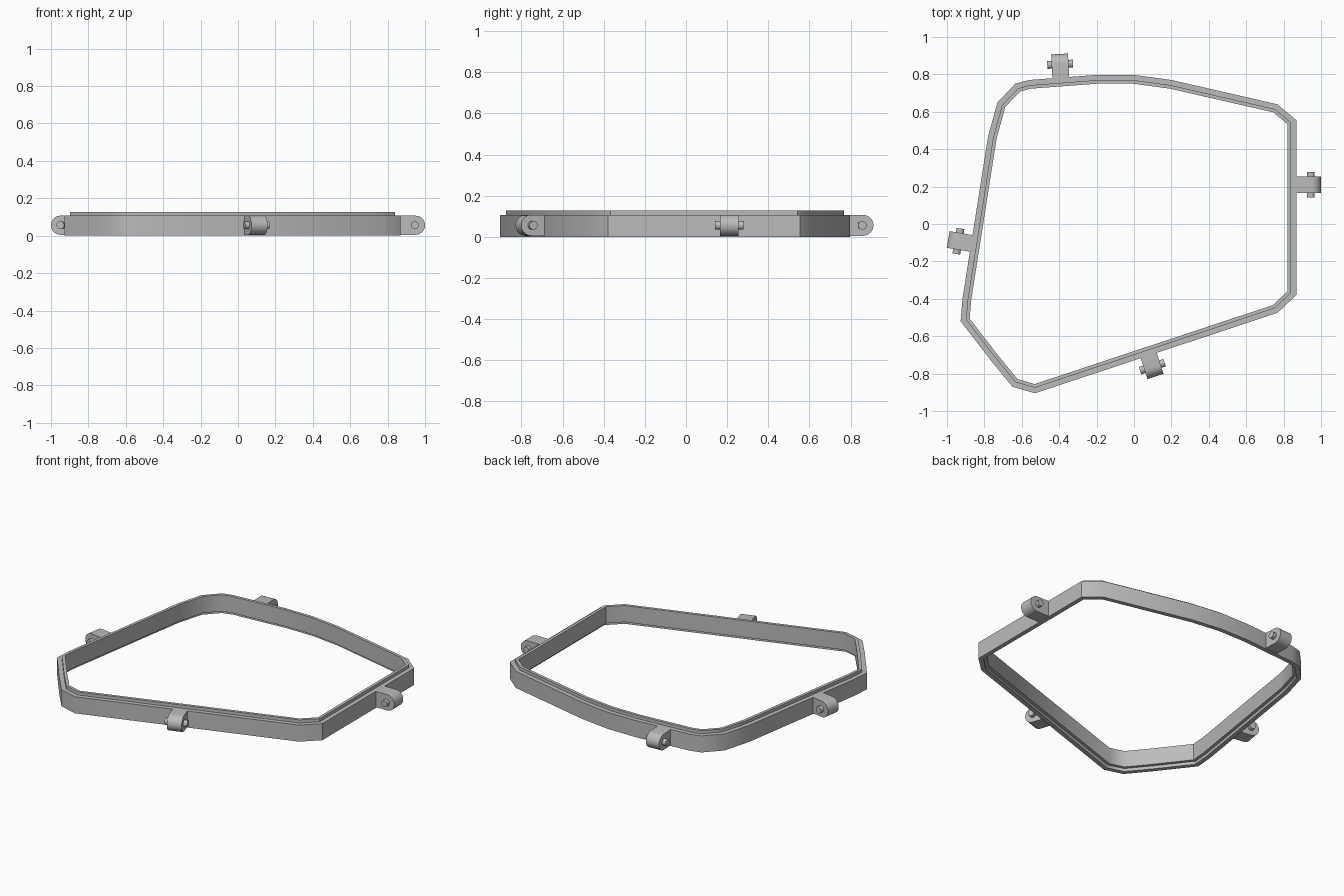
import bpy
import bmesh
import math
from mathutils import Vector, Matrix

if "Cube" in bpy.data.objects:
    bpy.data.objects.remove(bpy.data.objects["Cube"], do_unlink=True)

# Single grey material
grey = bpy.data.materials.new("plain_grey")
grey.use_nodes = True
GREY = (0.5, 0.5, 0.5, 1)
grey.diffuse_color = GREY
grey.node_tree.nodes["Principled BSDF"].inputs["Base Color"].default_value = GREY


def finish(name, bm, matrix=None, angle=36):
    """Turn a bmesh into a shaded, coloured object."""
    bmesh.ops.recalc_face_normals(bm, faces=bm.faces[:])
    mesh = bpy.data.meshes.new(name)
    bm.to_mesh(mesh)
    bm.free()
    mesh.materials.append(grey)
    ob = bpy.data.objects.new(name, mesh)
    bpy.context.collection.objects.link(ob)
    if matrix is not None:
        ob.matrix_world = matrix
    bpy.ops.object.select_all(action='DESELECT')
    ob.select_set(True)
    bpy.context.view_layer.objects.active = ob
    bpy.ops.object.shade_smooth_by_angle(angle=math.radians(angle))
    return ob


# Outer outline of the frame, counter-clockwise
OUTLINE = [Vector(p) for p in (
    (0.868, -0.38), (0.868, 0.555), (0.767, 0.64), (0.2, 0.77), (0.0, 0.797),
    (-0.2, 0.797), (-0.56, 0.77), (-0.635, 0.75), (-0.73, 0.65),
    (-0.78, 0.47), (-0.917, -0.40), (-0.927, -0.52), (-0.757, -0.74),
    (-0.65, -0.87), (-0.53, -0.905), (0.767, -0.475))]

# Stepped section: (distance inward, height); raised lip above, recess below
SECTION = [(0, 0), (0, 0.107), (0.028, 0.107), (0.028, 0.127),
           (0.047, 0.127), (0.047, 0.02), (0.028, 0.02), (0.028, 0)]


def mitre(i):
    """Inward corner vector that keeps the wall thickness constant."""
    p, n = OUTLINE[i], len(OUTLINE)
    a = (p - OUTLINE[i - 1]).normalized()
    b = (OUTLINE[(i + 1) % n] - p).normalized()
    na, nb = Vector((-a.y, a.x)), Vector((-b.y, b.x))
    m = (na + nb).normalized()
    return m / m.dot(na)


# Frame: sweep the section around the outline
bm = bmesh.new()
rings = []
for i, p in enumerate(OUTLINE):
    m = mitre(i)
    rings.append([bm.verts.new((p.x + m.x * d, p.y + m.y * d, z))
                  for d, z in SECTION])
for i, ring in enumerate(rings):
    nxt = rings[(i + 1) % len(rings)]
    for j in range(len(SECTION)):
        k = (j + 1) % len(SECTION)
        bm.faces.new((ring[j], ring[k], nxt[k], nxt[j]))
finish("frame_ring", bm)

# Lugs with round ends and a cross pin
RADIUS, WIDTH, LENGTH = 0.051, 0.09, 0.14
PIN_RADIUS, PIN_LENGTH, MID_Z = 0.021, 0.138, 0.056


def lug(side, tip, degrees):
    place = (Matrix.Translation((tip[0], tip[1], MID_Z))
             @ Matrix.Rotation(math.radians(degrees), 4, 'Z'))
    # Side profile, local x pointing outward with the tip at 0
    profile = [(-LENGTH, RADIUS), (-LENGTH, -RADIUS)]
    for s in range(17):
        t = -math.pi / 2 + math.pi * s / 16
        profile.append((-RADIUS + RADIUS * math.cos(t), RADIUS * math.sin(t)))
    bm = bmesh.new()
    face = bm.faces.new([bm.verts.new((x, -WIDTH / 2, z)) for x, z in profile])
    new = bmesh.ops.extrude_face_region(bm, geom=[face])["geom"]
    bmesh.ops.translate(bm, vec=(0, WIDTH, 0),
                        verts=[v for v in new if isinstance(v, bmesh.types.BMVert)])
    finish(side + "_lug", bm, place)

    # Pin through the round end
    bm = bmesh.new()
    bmesh.ops.create_cone(
        bm, cap_ends=True, segments=24, radius1=PIN_RADIUS, radius2=PIN_RADIUS,
        depth=PIN_LENGTH,
        matrix=Matrix.Translation((-RADIUS - 0.004, 0, 0))
        @ Matrix.Rotation(math.pi / 2, 4, 'X'))
    finish(side + "_pin", bm, place)


lug("left", (1.0, 0.21), 0)
lug("back", (-0.398, 0.909), 93)
lug("right", (-0.993, -0.083), 170.5)
lug("front", (0.115, -0.815), -72)
